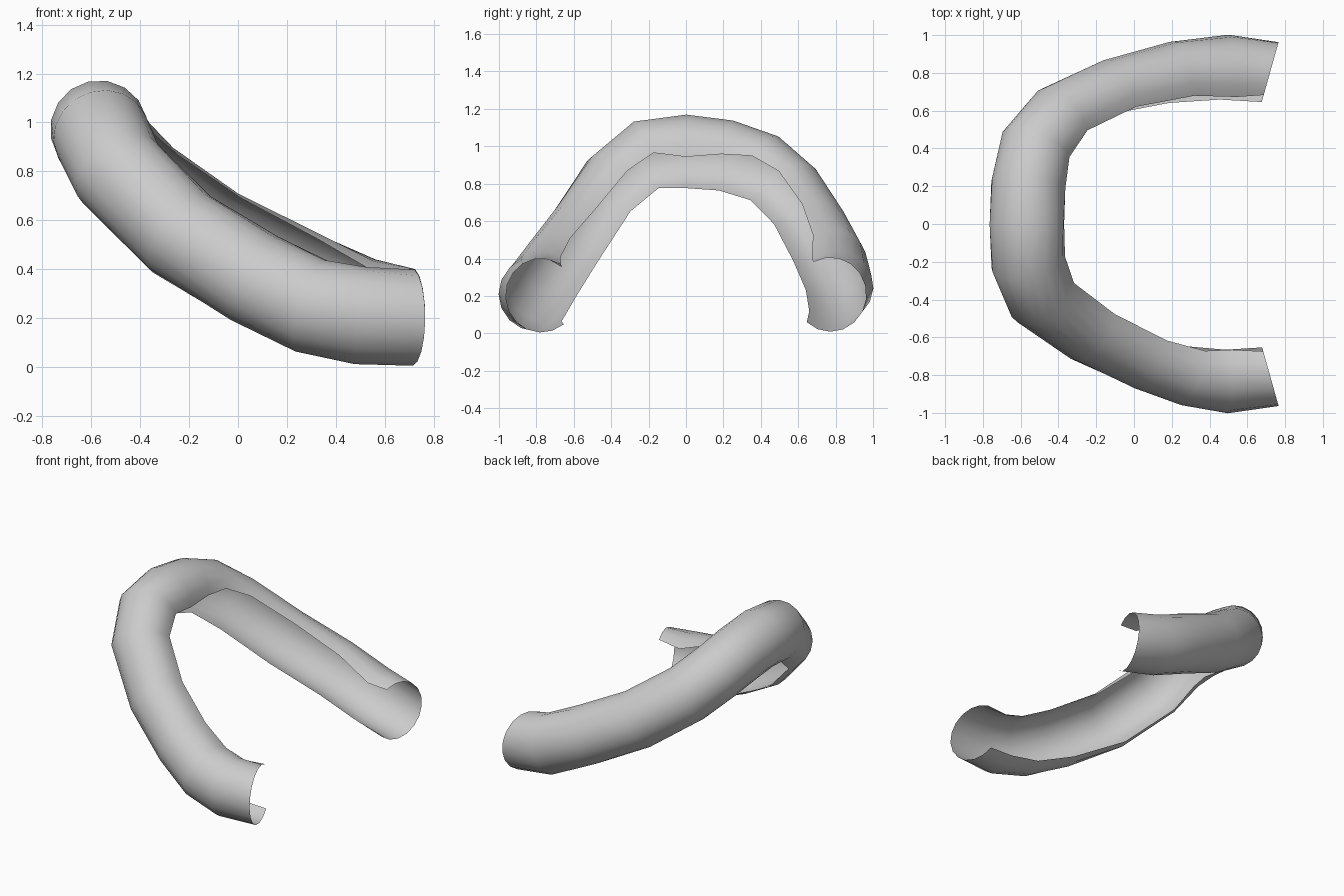
import bpy, bmesh
from math import radians, sin, cos, pi
from mathutils import Vector

if "Cube" in bpy.data.objects:
    bpy.data.objects.remove(bpy.data.objects["Cube"])

# centreline of the bent tube, from the -y end round to the +y end
PATH = [Vector(p) for p in (
    (0.712, -0.773, 0.203), (0.5, -0.802, 0.21), (0.30, -0.767, 0.25),
    (0.07, -0.685, 0.36), (-0.235, -0.545, 0.545), (-0.49, -0.375, 0.80),
    (-0.56, -0.205, 0.95), (-0.568, 0.0, 0.972), (-0.56, 0.21, 0.945),
    (-0.52, 0.40, 0.88), (-0.39, 0.55, 0.745), (-0.1, 0.68, 0.54),
    (0.23, 0.77, 0.375), (0.5, 0.802, 0.25), (0.712, 0.773, 0.207))]
RADIUS = 0.2
SEGMENTS = 12


def tangent(i):
    if i == 0:
        return Vector((-0.96, -0.27, 0))
    if i == len(PATH) - 1:
        return Vector((0.96, -0.27, 0))
    a = (PATH[i] - PATH[i - 1]).normalized()
    b = (PATH[i + 1] - PATH[i]).normalized()
    return (a + b).normalized()


def ring(bm, i):
    """Open arc around the path, with its slot facing the inside of the bend."""
    p, t = PATH[i], tangent(i).normalized()
    w = max(0, 1 - abs(p.y) / 0.8)         # 1 at the bend, 0 on the legs
    leg = sin(pi * w ** 0.6)               # strongest half way down the legs
    lift = 0.04 if p.y > 0 else 0.0
    inward = Vector((0.57 * w, -p.y, -0.82 * w + (lift + 0.2 * leg) * (1 - w)))
    inward = (inward - t * inward.dot(t)).normalized()
    side = t.cross(inward)
    gap = 47 + 20 * leg                    # half angle of the slot
    r = RADIUS - 0.004 * leg
    verts = []
    for k in range(SEGMENTS + 1):
        a = radians(gap + (360 - 2 * gap) * k / SEGMENTS)
        verts.append(bm.verts.new(p + r * (inward * cos(a) + side * sin(a))))
    return verts


# slotted tube shell
bm = bmesh.new()
rings = [ring(bm, i) for i in range(len(PATH))]
for a, b in zip(rings, rings[1:]):
    for k in range(SEGMENTS):
        f = bm.faces.new((a[k], a[k + 1], b[k + 1], b[k]))
        f.smooth = True
mesh = bpy.data.meshes.new("slotted_tube")
bm.to_mesh(mesh)
bm.free()
tube = bpy.data.objects.new("slotted_tube", mesh)
bpy.context.collection.objects.link(tube)
